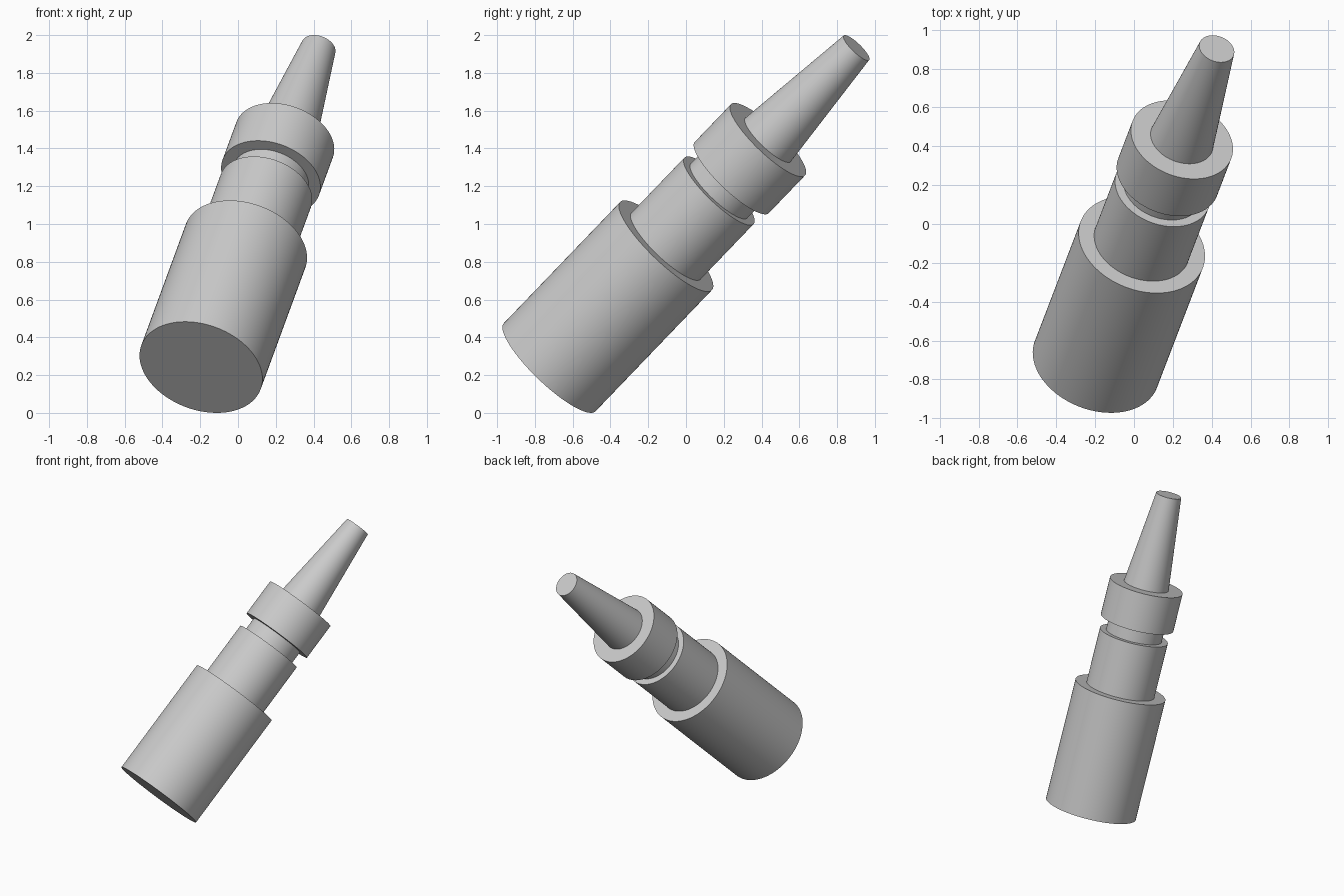
import bpy, bmesh
from math import cos, sin, tau, radians
from mathutils import Vector, Matrix

if "Cube" in bpy.data.objects:
    bpy.data.objects.remove(bpy.data.objects["Cube"])

SIDES = 96
BASE = Vector((-0.196, -0.722, 0.2414))   # centre of the wide end
TIP = Vector((0.426, 0.902, 1.933))       # centre of the narrow end
AXIS = TIP - BASE

# Stepped profile: (radius, distance along the axis)
profile = [
    (0.3367, 0.0), (0.3367, 0.921),       # wide barrel
    (0.254, 0.921), (0.254, 1.34),        # middle section
    (0.208, 1.34), (0.208, 1.441),        # groove
    (0.272, 1.441), (0.272, 1.727),       # collar
    (0.167, 1.727), (0.0935, AXIS.length) # tapered nozzle
]


def lathe(name, points):
    """Revolve a profile into one closed solid with flat end caps."""
    bm = bmesh.new()
    rings = [[bm.verts.new((r * cos(tau * i / SIDES), r * sin(tau * i / SIDES), h))
              for i in range(SIDES)] for r, h in points]
    for a, b in zip(rings, rings[1:]):
        for i in range(SIDES):
            j = (i + 1) % SIDES
            bm.faces.new((a[i], a[j], b[j], b[i]))
    bm.faces.new(rings[0][::-1])
    bm.faces.new(rings[-1])
    bmesh.ops.recalc_face_normals(bm, faces=bm.faces)
    mesh = bpy.data.meshes.new(name)
    bm.to_mesh(mesh)
    bm.free()
    obj = bpy.data.objects.new(name, mesh)
    bpy.context.collection.objects.link(obj)
    return obj


# Turned body, tilted onto its axis
body = lathe("stepped_nozzle", profile)
tilt = Vector((0, 0, 1)).rotation_difference(AXIS).to_matrix().to_4x4()
body.data.transform(Matrix.Translation(BASE) @ tilt)

# Smooth round sides, sharp steps
bpy.context.view_layer.objects.active = body
body.select_set(True)
bpy.ops.object.shade_smooth_by_angle(angle=radians(30))
